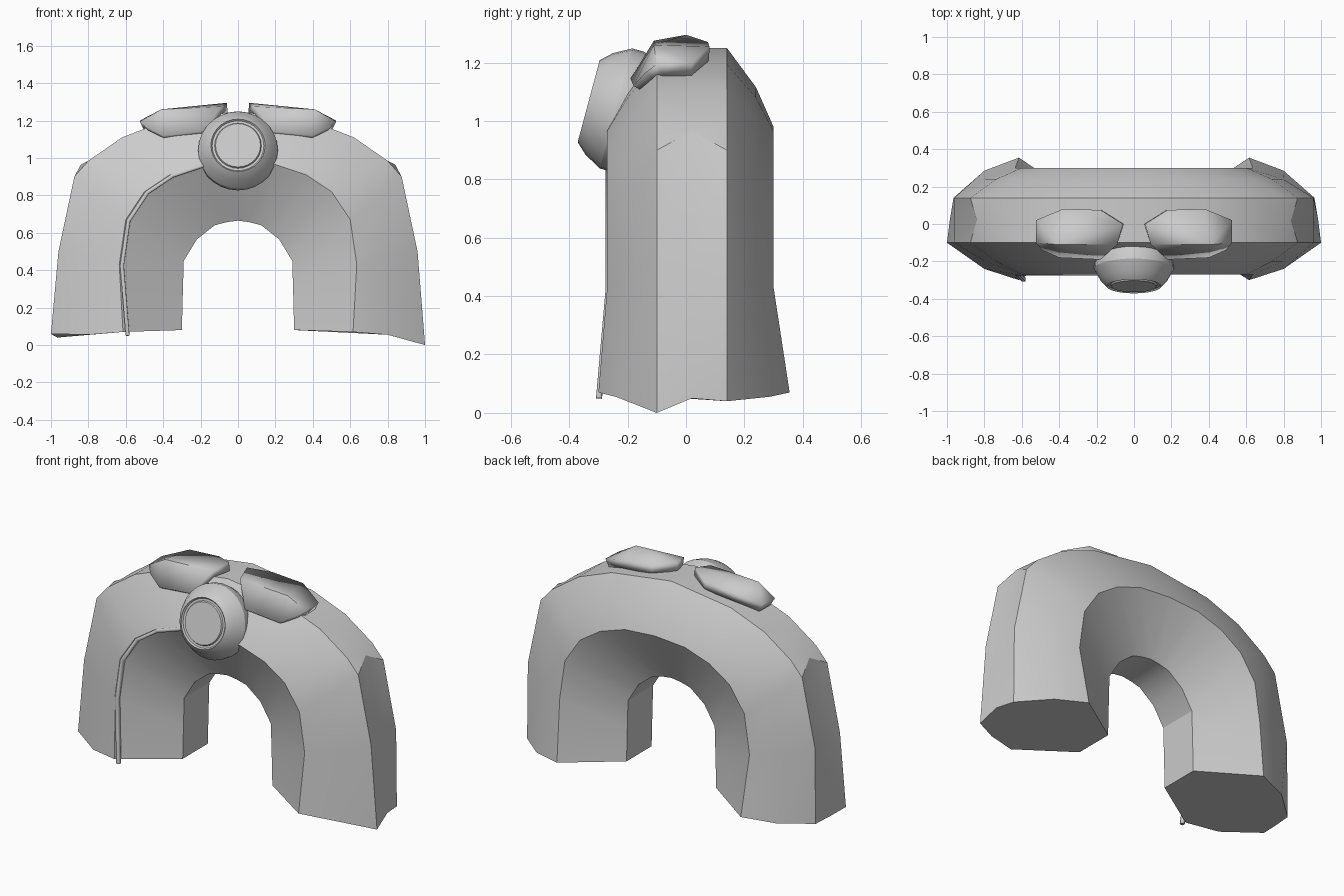
import bpy, bmesh, math
from mathutils import Vector, Matrix

if "Cube" in bpy.data.objects:
    bpy.data.objects.remove(bpy.data.objects["Cube"])


def make_object(name, bm, angle=25):
    bmesh.ops.recalc_face_normals(bm, faces=bm.faces[:])
    mesh = bpy.data.meshes.new(name)
    bm.to_mesh(mesh)
    bm.free()
    obj = bpy.data.objects.new(name, mesh)
    bpy.context.collection.objects.link(obj)
    bpy.ops.object.select_all(action='DESELECT')
    obj.select_set(True)
    bpy.context.view_layer.objects.active = obj
    bpy.ops.object.shade_smooth_by_angle(angle=math.radians(angle))
    return obj


# Half-arch guide lines (x, z), from foot to crown
INNER = [(.30, .08), (.295, .28), (.29, .45), (.22, .565), (.125, .64), (.06, .657), (0, .665)]
MID = [(.615, .07), (.635, .43), (.60, .67), (.50, .82), (.365, .91), (.20, .965), (0, .98)]
OUTER = [(.985, .04), (.96, .50), (.875, .90), (.80, .985), (.62, 1.11), (.40, 1.195), (0, 1.25)]


def section(i, side):
    """One nine-sided ring of the arch."""
    foot = i == 0
    inner, mid, outer = (Vector(l[i]) for l in (INNER, MID, OUTER))
    bevel = mid.lerp(outer, .5)
    ridge = Vector((.84, .965)) if i == 2 else outer
    y_front, y_back = (-.30, .355) if foot else (-.27, .30)
    ring = [(inner, -.10), (inner, .14), (mid, y_back), (bevel, .285 if foot else .24),
            (outer, .14), (ridge, .02), (outer, -.10), (bevel, -.24 if foot else -.20),
            (mid, y_front)]
    pts = [Vector((side * p.x, y, p.y)) for p, y in ring]
    if foot:  # uneven flared foot
        pts[6].x = side
        pts[6].z = 0 if side > 0 else .06
        pts[5].z = .05
        pts[4].x = side * .965
    return pts


# Arch body
bm = bmesh.new()
n = len(INNER)
stations = [(i, -1) for i in range(n)] + [(i, 1) for i in range(n - 2, -1, -1)]
rings = [[bm.verts.new(p) for p in section(i, s)] for i, s in stations]
for a, b in zip(rings, rings[1:]):
    for k in range(len(a)):
        j = (k + 1) % len(a)
        bm.faces.new((a[k], a[j], b[j], b[k]))
bm.faces.new(rings[0])
bm.faces.new(rings[-1])
make_object("arch_body", bm)

# Bent plates on the crown
bm = bmesh.new()
crease = [(.09, -.11, 1.275), (.41, -.11, 1.26), (.525, -.10, 1.195)]
back = [(.525, .02, 1.20), (.38, .08, 1.255), (.18, .075, 1.27), (.06, 0, 1.295)]
front = [(.49, -.14, 1.165), (.40, -.18, 1.12), (.18, -.19, 1.145)]
c, b, f = ([bm.verts.new(p) for p in pts] for pts in (crease, back, front))
bm.faces.new((c[0], c[1], b[1], b[2], b[3]))
bm.faces.new((c[1], c[2], b[0], b[1]))
bm.faces.new((c[1], c[0], f[2], f[1]))
bm.faces.new((c[2], c[1], f[1], f[0]))
for face in bm.faces:
    face.normal_update()
plates = make_object("crown_plates", bm)
solid = plates.modifiers.new("thickness", 'SOLIDIFY')
up = sum(p.normal.z for p in plates.data.polygons) > 0
solid.thickness = .05
solid.offset = -1 if up else 1
plates.modifiers.new("mirror", 'MIRROR')

# Round knob, turned from a profile (radius, depth along axis)
profile = [(.17, -.12), (.195, -.08), (.213, -.03), (.213, .01), (.18, .07), (.152, .10),
           (.145, .107), (.138, .098), (.125, .098), (.12, .107), (0, .107)]
bm = bmesh.new()
edge_verts = [bm.verts.new((r, 0, h)) for r, h in profile]
edges = [bm.edges.new(e) for e in zip(edge_verts, edge_verts[1:])]
bmesh.ops.spin(bm, geom=edge_verts + edges, cent=(0, 0, 0), axis=(0, 0, 1),
               angle=2 * math.pi, steps=28, use_merge=True)
bmesh.ops.remove_doubles(bm, verts=bm.verts[:], dist=.0005)
bmesh.ops.holes_fill(bm, edges=bm.edges[:], sides=0)
bm.transform(Matrix.Translation((0, -.23, 1.04)) @ Matrix.Rotation(math.radians(75), 4, 'X'))
make_object("front_knob", bm)

# Thin trim following the front edge of one leg
curve = bpy.data.curves.new("edge_trim", 'CURVE')
curve.dimensions = '3D'
curve.bevel_depth = .014
curve.bevel_resolution = 0
curve.use_fill_caps = True
path = [(-.59, -.298, .05)] + [(.015 - x, -.265, z - .005) for x, z in MID[1:6]]
spline = curve.splines.new('POLY')
spline.points.add(len(path) - 1)
for point, p in zip(spline.points, path):
    point.co = (*p, 1)
bpy.context.collection.objects.link(bpy.data.objects.new("edge_trim", curve))
